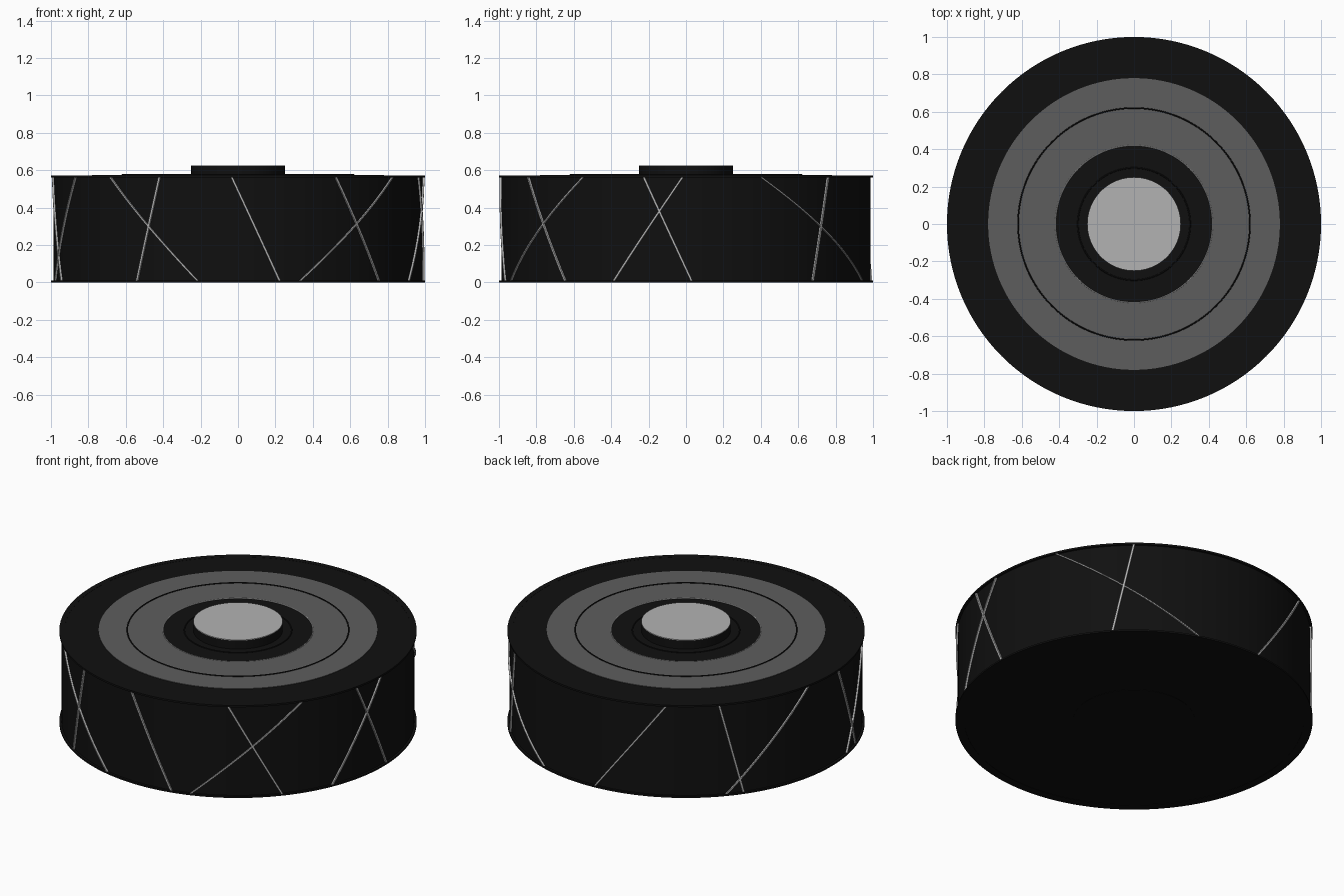
import bpy, bmesh
from math import sin, cos, pi, radians

if "Cube" in bpy.data.objects:
    bpy.data.objects.remove(bpy.data.objects["Cube"])

SEG = 128


def material(name, value):
    m = bpy.data.materials.new(name)
    m.diffuse_color = (value, value, value, 1)
    m.use_nodes = True
    m.node_tree.nodes["Principled BSDF"].inputs["Base Color"].default_value = m.diffuse_color
    return m


BLACK = material("black", 0.005)
GREY = material("grey", 0.11)
SILVER = material("silver", 0.45)


def make_object(name, bm, mat):
    bmesh.ops.recalc_face_normals(bm, faces=bm.faces)
    mesh = bpy.data.meshes.new(name)
    bm.to_mesh(mesh)
    bm.free()
    mesh.materials.append(mat)
    ob = bpy.data.objects.new(name, mesh)
    bpy.context.collection.objects.link(ob)
    return ob


def disc(name, radius, z0, z1, mat):
    bm = bmesh.new()
    bmesh.ops.create_cone(bm, cap_ends=True, segments=SEG, radius1=radius,
                          radius2=radius, depth=z1 - z0)
    bmesh.ops.translate(bm, verts=bm.verts, vec=(0, 0, (z0 + z1) / 2))
    return make_object(name, bm, mat)


def lathe(name, profile, mat):
    """Revolve a closed (radius, z) section around z."""
    bm = bmesh.new()
    rows = [[bm.verts.new((r * cos(2 * pi * i / SEG), r * sin(2 * pi * i / SEG), z))
             for r, z in profile] for i in range(SEG)]
    n = len(profile)
    for i in range(SEG):
        a, b = rows[i], rows[(i + 1) % SEG]
        for j in range(n):
            k = (j + 1) % n
            bm.faces.new((a[j], b[j], b[k], a[k]))
    return make_object(name, bm, mat)


def ring(name, r0, r1, z0, z1, mat):
    return lathe(name, [(r0, z0), (r1, z0), (r1, z1), (r0, z1)], mat)


def bead(name, major, minor, z, mat):
    pts = [(major + minor * cos(t * pi / 4), z + minor * sin(t * pi / 4)) for t in range(8)]
    return lathe(name, pts, mat)


def side_strip(name, top, bottom, steps=16):
    """Thin slanted strip wrapped on the drum; angles run from the front (-y) towards +x."""
    bm = bmesh.new()
    half, rows = 0.006, []
    for i in range(steps + 1):
        t = i / steps
        a = radians(bottom + (top - bottom) * t)
        z = 0.005 + 0.56 * t
        rows.append([bm.verts.new((r * sin(a + s), -r * cos(a + s), z))
                     for r, s in ((0.98, -half), (0.997, -half), (0.997, half), (0.98, half))])
    for a, b in zip(rows, rows[1:]):
        for j in range(4):
            k = (j + 1) % 4
            bm.faces.new((a[j], a[k], b[k], b[j]))
    bm.faces.new(rows[0])
    bm.faces.new(rows[-1])
    return make_object(name, bm, SILVER)


# Drum with thin rims at both ends
disc("drum_body", 0.987, 0.002, 0.57, BLACK)
ring("bottom_rim", 0.95, 1.0, 0.0, 0.01, BLACK)
ring("top_rim", 0.97, 1.0, 0.56, 0.571, BLACK)
disc("bottom_plate", 0.34, 0.0, 0.01, BLACK)

# Top face: grey label band, fine rings and central hub
ring("label_band", 0.42, 0.78, 0.565, 0.573, GREY)
bead("label_groove_ring", 0.62, 0.004, 0.574, BLACK)
bead("label_inner_edge", 0.42, 0.003, 0.572, SILVER)
bead("hub_base_ring", 0.30, 0.004, 0.571, BLACK)
disc("hub", 0.25, 0.56, 0.622, BLACK)
disc("hub_cap", 0.25, 0.622, 0.626, SILVER)

# Slanted strips: (top angle, bottom angle)
strips = [(-61, -80), (-43.6, -12.4), (-25, -33), (-2, 13), (31.7, 49.5),
          (56.5, 19.3), (76.8, 91.8), (89, 67), (113.6, 162), (140, 133),
          (208.7, 184), (225.7, 234), (259, 228), (274, 288)]
for n, (top, bottom) in enumerate(strips, 1):
    side_strip(f"side_strip_{n}", top, bottom)

# Smooth round surfaces, keep edges sharp
for ob in bpy.context.collection.objects:
    ob.select_set(True)
    bpy.context.view_layer.objects.active = ob
bpy.ops.object.shade_smooth_by_angle(angle=radians(35))
